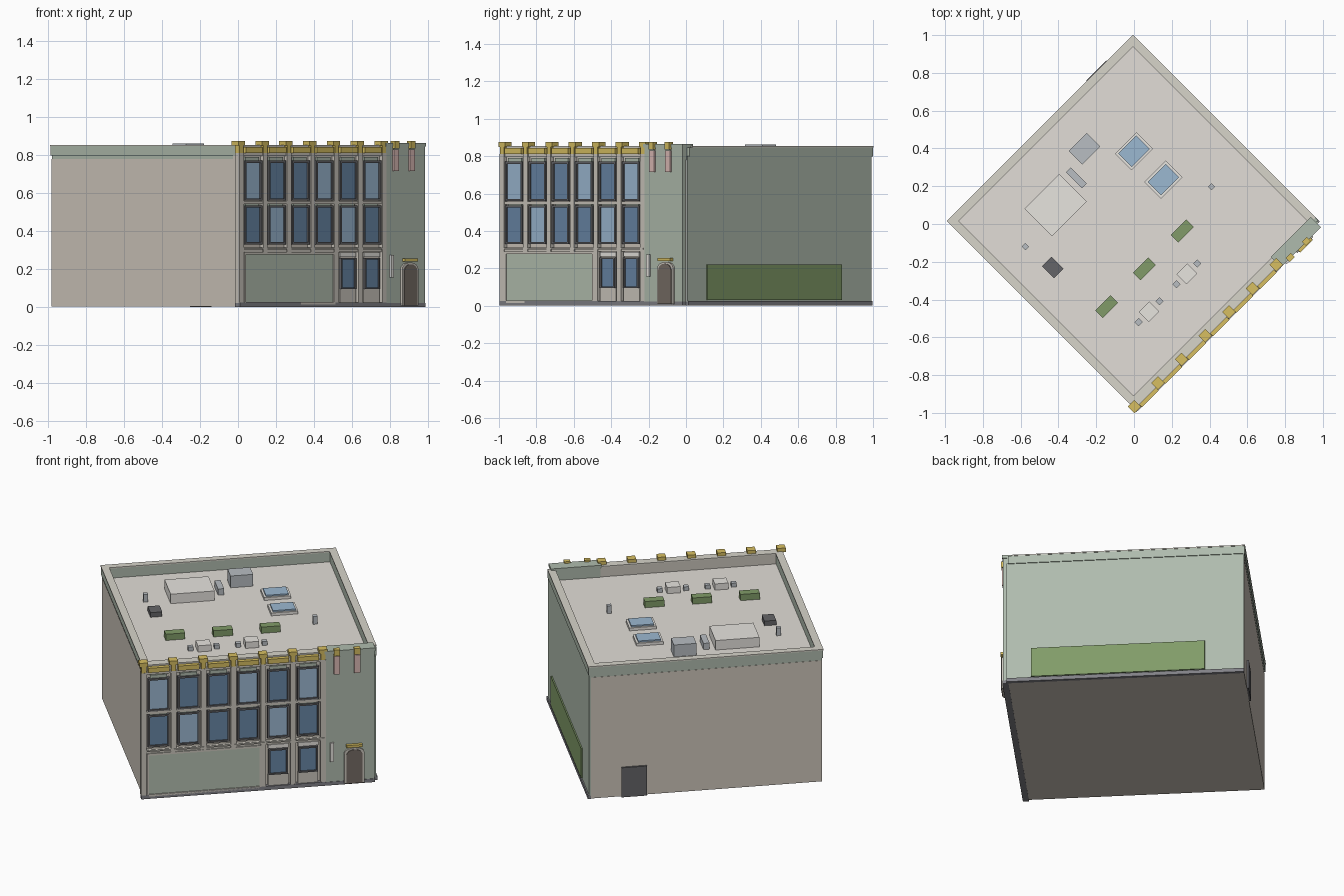
import bpy, bmesh, math
from mathutils import Matrix

if "Cube" in bpy.data.objects:
    bpy.data.objects.remove(bpy.data.objects["Cube"])

# Building frame: a runs along the facade, b runs inward, z up; turned 45 degrees
S = 1.38
FRAME = Matrix.Translation((-0.005, -0.96, 0)) @ Matrix.Rotation(math.radians(45), 4, 'Z')


def mat(name, r, g, b):
    m = bpy.data.materials.new(name)
    m.diffuse_color = (r, g, b, 1)
    m.use_nodes = True
    m.node_tree.nodes["Principled BSDF"].inputs["Base Color"].default_value = m.diffuse_color
    return m


BEIGE = mat("beige", .62, .57, .50)
STONE = mat("stone", .60, .57, .51)
ROOF = mat("roof", .76, .73, .68)
CAP = mat("cap", .68, .66, .59)
GREEN = mat("sage", .43, .50, .42)
PANEL = mat("panel_green", .46, .53, .44)
LEAF = mat("leaf", .22, .33, .14)
DARK = mat("dark", .13, .13, .14)
BASE = mat("base", .22, .22, .24)
NAVY = mat("navy_glass", .14, .24, .38)
BLUE = mat("blue_glass", .33, .48, .64)
GOLD = mat("gold", .68, .52, .12)
PINK = mat("pink", .72, .50, .47)
PALE = mat("pale", .80, .78, .74)
GREY = mat("grey", .48, .51, .54)
BROWN = mat("brown", .18, .15, .13)


def finish(name, bm, m):
    bmesh.ops.recalc_face_normals(bm, faces=bm.faces)
    me = bpy.data.meshes.new(name)
    bm.to_mesh(me)
    bm.free()
    me.materials.append(m)
    o = bpy.data.objects.new(name, me)
    o.matrix_world = FRAME
    bpy.context.collection.objects.link(o)
    return o


def boxes(name, m, *items):
    """One object made of boxes given as (a0, a1, b0, b1, z0, z1)."""
    bm = bmesh.new()
    for a0, a1, b0, b1, z0, z1 in items:
        t = Matrix.Translation(((a0 + a1) / 2, (b0 + b1) / 2, (z0 + z1) / 2))
        s = Matrix.Diagonal((a1 - a0, b1 - b0, z1 - z0, 1))
        bmesh.ops.create_cube(bm, size=1, matrix=t @ s)
    return finish(name, bm, m)


def prism(name, m, pts, b0, b1):
    """Profile in the facade plane, extruded in depth."""
    bm = bmesh.new()
    f = bm.faces.new([bm.verts.new((a, b0, z)) for a, z in pts])
    r = bmesh.ops.extrude_face_region(bm, geom=[f])
    verts = [v for v in r["geom"] if isinstance(v, bmesh.types.BMVert)]
    bmesh.ops.translate(bm, verts=verts, vec=(0, b1 - b0, 0))
    return finish(name, bm, m)


def ring(a0, a1, z0, z1, t, b0, b1):
    """Four bars around a rectangular opening on the facade."""
    return [(a0, a0 + t, b0, b1, z0, z1), (a1 - t, a1, b0, b1, z0, z1),
            (a0 + t, a1 - t, b0, b1, z0, z0 + t), (a0 + t, a1 - t, b0, b1, z1 - t, z1)]


# Main body, roof deck and side wall
TOP = 0.785
boxes("main_body", BEIGE, (0, S - .01, -.01, S, 0.002, TOP - .005))
boxes("roof_deck", ROOF, (.01, S - .02, .01, S - .01, TOP - .01, TOP))
boxes("side_wall", GREEN, (S - .01, S, -.01, S, .02, .80))
boxes("side_plinth", BASE, (S - .012, S + .008, -.01, S, 0, .024))
boxes("green_wall_panel", LEAF, (S, S + .008, .133, 1.151, .03, .22))
boxes("back_door", DARK, (1.04, 1.19, S, S + .012, 0, .19))

# Parapet walls and their caps
T = .035
boxes("parapet", GREEN,
      (-.005, T, 0, S + .005, .797, .847), (S - T, S + .005, 0, S + .005, .797, .847),
      (T, S - T, S - T, S + .005, .797, .847))
boxes("parapet_inner_walls", GREEN,
      (.002, T, 0, S - .002, .77, .797), (S - T, S - .002, 0, S - .002, .77, .797),
      (T, S - T, S - T, S - .002, .77, .797))
boxes("parapet_cap", CAP,
      (-.007, T + .003, .02, S + .007, .847, .854),
      (S - T - .003, S + .007, .02, S + .007, .847, .854),
      (T, S - T, S - T - .003, S + .007, .847, .854),
      (-.005, 1.075, -.02, T, .847, .854))
boxes("front_parapet", STONE, (0, 1.075, -.015, T - .003, .77, .847))

# Facade piers, floor bands and plinth
P = .177
piers = [(k * P - .016, k * P + .016, -.035, 0, 0.29, .81) for k in range(7)]
piers += [(k * P - .016, k * P + .016, -.035, 0, .02, .29) for k in (0, 4, 5, 6)]
boxes("facade_piers", STONE, *piers)
boxes("facade_bands", STONE,
      (0, 1.07, -.032, 0, .542, .558), (0, 1.07, -.030, 0, .29, .312),
      (0, 1.07, -.038, 0, .302, .310), (0, 1.07, -.028, 0, .795, .81))
boxes("facade_plinth", BASE, (-.015, 1.075, -.036, 0, 0, .024))

# Upper windows: dark frame, glass, green lintel and sill
LIT = ({1, 4}, {0, 3, 5})
for row, (z0, z1) in enumerate(((.33, .535), (.56, .77))):
    for k in range(6):
        c = (k + .5) * P
        boxes("window_frame", DARK, *ring(c - .064, c + .064, z0, z1, .011, -.036, 0))
        boxes("window_glass", BLUE if k in LIT[row] else NAVY,
              (c - .054, c + .054, -.027, 0, z0 + .01, z1 - .01))
    boxes("window_lintels", GREEN,
          *[((k + .5) * P - .05, (k + .5) * P + .05, -.026, 0, z1, z1 + .02) for k in range(6)])

# Ground floor panel and two shop windows
boxes("shop_panel", PANEL, (.03, .685, -.03, 0, .024, .278))
boxes("shop_panel_frame", STONE, *ring(.018, .697, .014, .29, .013, -.036, 0))
for k in (4, 5):
    c = (k + .5) * P
    boxes("shop_window_frame", DARK, *ring(c - .056, c + .056, .095, .258, .009, -.036, 0))
    boxes("shop_window_glass", NAVY, (c - .048, c + .048, -.027, 0, .10, .25))
    boxes("shop_window_sill", STONE, (c - .06, c + .06, -.028, 0, .024, .095))
    boxes("shop_window_head", PALE, (c - .06, c + .06, -.030, 0, .262, .287))

# Gold cornice with blocks on top
boxes("cornice_strips", GOLD,
      *[(k * P + .026, (k + 1) * P - .026, -.04, 0, .812, .842) for k in range(6)])
boxes("cornice_blocks", GOLD,
      *[(k * P - .025, k * P + .025, -.035, .015, .85, .875) for k in range(7)],
      *[(k * P - .014, k * P + .014, -.034, 0, .81, .85) for k in range(7)])

# Entrance bay with parapet, banners, sign and arched door
boxes("entrance_bay", GREEN, (1.075, 1.365, -.033, 0, .02, .85))
boxes("entrance_bay_base", BASE, (1.075, 1.368, -.036, 0, 0, .022))
boxes("entrance_bay_cap", GREEN, (1.07, 1.37, -.037, .04, .845, .864))
boxes("entrance_bay_back", GREEN, (1.075, 1.36, -.01, .035, .77, .846))
for c in (1.142, 1.262):
    boxes("banner", PINK, (c - .018, c + .018, -.045, -.03, .715, .83))
    boxes("banner_bracket", GOLD, (c - .018, c + .018, -.05, -.02, .835, .875))
boxes("wall_sign", PALE, (1.102, 1.124, -.046, -.03, .155, .275))


def arch(c, w, h, n=8):
    pts = [(c - w, .008), (c + w, .008)]
    for i in range(n + 1):
        t = math.pi * i / n
        pts.append((c + w * math.cos(t), h + .035 * math.sin(t)))
    return pts


prism("door_surround", STONE, arch(1.245, .06, .20), -.045, -.02)
prism("arched_door", BROWN, arch(1.245, .048, .19), -.05, -.03)
boxes("door_lintel", GOLD, (1.198, 1.292, -.054, -.03, .24, .256))


# Roof equipment placed by plan position
def roof_box(name, m, x, y, sa, sb, z1, z0=TOP):
    a = (x + .005 + y + .96) / math.sqrt(2)
    b = (y + .96 - x - .005) / math.sqrt(2)
    return boxes(name, m, (a - sa / 2, a + sa / 2, b - sb / 2, b + sb / 2, z0, z1))


roof_box("stair_housing", PALE, -.415, .10, .26, .205, .846)
roof_box("cooling_unit", GREY, -.262, .398, .134, .10, .861)
roof_box("duct", GREY, -.305, .245, .036, .12, .825)
roof_box("hatch", DARK, -.43, -.23, .07, .09, .815)
for x, y in ((0, .385), (.155, .235)):
    roof_box("skylight_curb", PALE, x, y, .16, .125, .803)
    roof_box("skylight_glass", BLUE, x, y, .135, .10, .812, .80)
for x, y in ((-.575, -.12), (.41, .197)):
    roof_box("vent_pipe", GREY, x, y, .027, .027, .835)
for i in range(3):
    roof_box("planter", LEAF, .255 - .2 * i, -.037 - .2 * i, .115, .055, .825)
for i in range(2):
    x, y = .28 - .2 * i, -.265 - .2 * i
    roof_box("table", PALE, x, y, .08, .075, .825)
    for d in (-.055, .055):
        roof_box("stool", GREY, x + d, y + d, .03, .03, .81)
